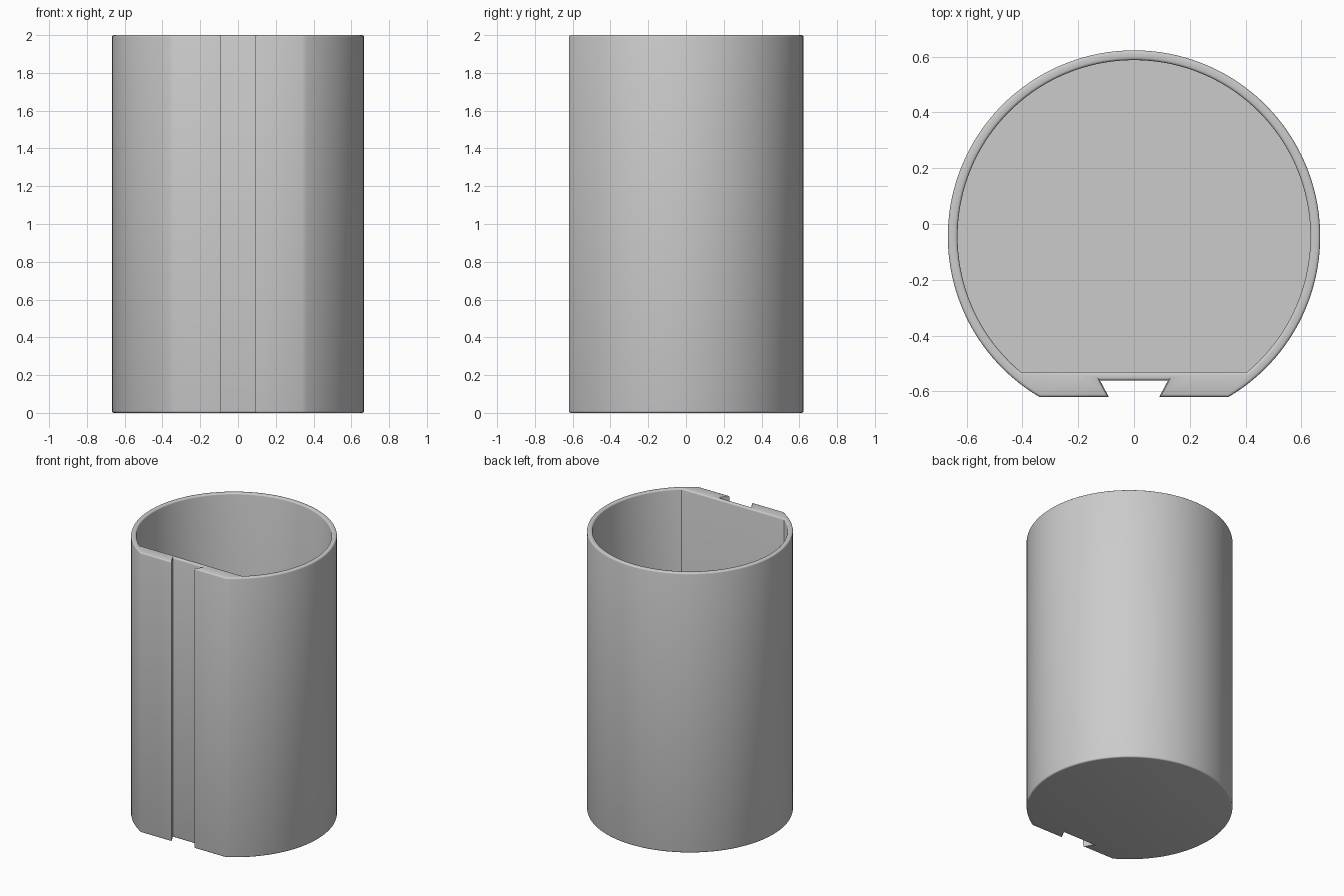
import bpy, bmesh, math

if "Cube" in bpy.data.objects:
    bpy.data.objects.remove(bpy.data.objects["Cube"], do_unlink=True)

CENTRE_Y = -0.045
HEIGHT = 2.0
FLOOR = 0.04
ROUND = 0.01
SEGMENTS = 112

grey = bpy.data.materials.new("plain grey")
grey.use_nodes = True
colour = (0.6, 0.6, 0.6, 1)
grey.diffuse_color = colour
grey.node_tree.nodes["Principled BSDF"].inputs["Base Color"].default_value = colour


def outline(radius, flat_y, slot):
    """Circle cut by a flat; slot lists the right-hand points along the flat."""
    start = math.asin((flat_y - CENTRE_Y) / radius)
    sweep = math.pi - 2 * start
    pts = []
    for i in range(SEGMENTS + 1):
        a = start + sweep * i / SEGMENTS
        pts.append((radius * math.cos(a), CENTRE_Y + radius * math.sin(a)))
    pts += [(-x, y) for x, y in slot]
    pts += reversed(slot)
    return pts


def outer(inset):
    """Outer wall with the dovetail groove, shrunk by inset."""
    flat = -0.62 + inset
    return outline(0.667 - inset, flat,
                   [(0.09 + inset, flat), (0.122 + inset, -0.56 + inset)])


def inner(grow):
    """Inner wall, widened by grow."""
    flat = -0.53 - grow
    return outline(0.632 + grow, flat, [(0.2, flat), (0.122, flat)])


# Rings from the underside, up the outside, over the rim and down to the floor
steps = [math.radians(a) for a in (0, 30, 60, 90)]
rings = []
for a in steps:
    rings.append((outer(ROUND * (1 - math.sin(a))), ROUND * (1 - math.cos(a))))
for a in steps:
    rings.append((outer(ROUND * (1 - math.cos(a))), HEIGHT - ROUND * (1 - math.sin(a))))
for a in steps:
    rings.append((inner(ROUND * (1 - math.sin(a))), HEIGHT - ROUND * (1 - math.cos(a))))
rings.append((inner(0), FLOOR))

# Loft the container body
bm = bmesh.new()
loops = [[bm.verts.new((x, y, z)) for x, y in pts] for pts, z in rings]
for low, high in zip(loops, loops[1:]):
    for i in range(len(low)):
        j = (i + 1) % len(low)
        bm.faces.new((low[i], low[j], high[j], high[i]))
bm.faces.new(list(reversed(loops[0])))
bm.faces.new(loops[-1])

mesh = bpy.data.meshes.new("container_body")
bm.to_mesh(mesh)
bm.free()
mesh.materials.append(grey)
body = bpy.data.objects.new("container_body", mesh)
bpy.context.collection.objects.link(body)

# Smooth the curved wall, keep the flats and groove crisp
bpy.ops.object.select_all(action="DESELECT")
body.select_set(True)
bpy.context.view_layer.objects.active = body
bpy.ops.object.shade_smooth_by_angle(angle=math.radians(31))
